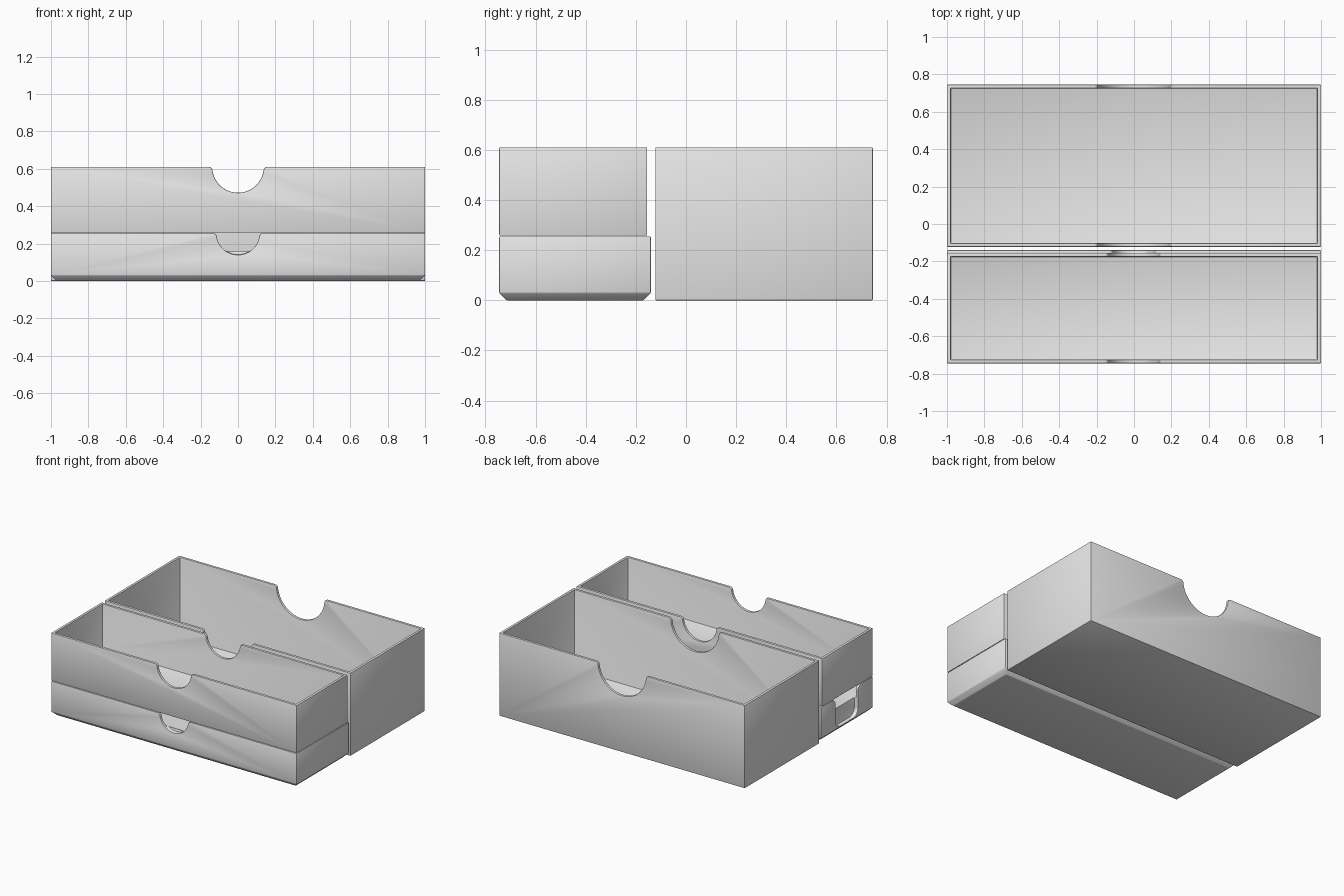
import bpy
import bmesh
import math
from mathutils import Vector

cube = bpy.data.objects.get("Cube")
if cube:
    bpy.data.objects.remove(cube, do_unlink=True)

WALL = 0.02
HALF = 1.0

grey = bpy.data.materials.new("light_grey")
grey.use_nodes = True
grey.diffuse_color = (0.8, 0.8, 0.8, 1)
grey.node_tree.nodes["Principled BSDF"].inputs["Base Color"].default_value = (0.8, 0.8, 0.8, 1)


def new_object(name, bm):
    bmesh.ops.recalc_face_normals(bm, faces=bm.faces)
    mesh = bpy.data.meshes.new(name)
    bm.to_mesh(mesh)
    bm.free()
    mesh.materials.append(grey)
    ob = bpy.data.objects.new(name, mesh)
    bpy.context.collection.objects.link(ob)
    return ob


def arc(cx, cz, r, start, end, steps):
    """Points along an arc, angles in radians."""
    return [(cx + r * math.cos(start + (end - start) * i / steps),
             cz + r * math.sin(start + (end - start) * i / steps))
            for i in range(steps + 1)]


def mirrored(half, top):
    """Close a right-hand half profile, running top to bottom, across its axis."""
    half = [(half[0][0], top + 0.1)] + half
    return half + [(-u, z) for u, z in reversed(half) if u > 1e-5]


def round_notch(top, r, f=0.02):
    """Half-circle finger notch with filleted upper corners."""
    cx = math.sqrt((r + f) ** 2 - f ** 2)
    a = math.asin(f / (r + f))
    lip = arc(cx, top - f, f, math.pi / 2, math.pi - a, 6)
    return mirrored(lip + arc(0, top, r, -a, -math.pi / 2, 16)[1:], top)


def deep_notch(top, half, bottom, f=0.04, r=0.06):
    """Straight-sided notch with rounded lower corners."""
    lip = arc(half + f, top - f, f, math.pi / 2, math.pi, 6)
    return mirrored(lip + arc(half - r, bottom + r, r, 0, -math.pi / 2, 8), top)


def cutter(profile, origin, along, depth):
    """Extrude a (u, z) profile from origin by depth; along is the u direction."""
    along = Vector(along)
    bm = bmesh.new()
    verts = [bm.verts.new(Vector(origin) + along * u + Vector((0, 0, z))) for u, z in profile]
    face = bm.faces.new(verts)
    ext = bmesh.ops.extrude_face_region(bm, geom=[face])
    moved = [g for g in ext["geom"] if isinstance(g, bmesh.types.BMVert)]
    bmesh.ops.translate(bm, verts=moved, vec=Vector(depth))
    ob = new_object("notch_cutter", bm)
    ob.hide_render = True
    return ob


def tray(name, y0, y1, z0, z1, floor, notch_radius, chamfer=0.0, side_notch=False):
    # Nested rectangular loops: underside, outer wall, rim, inner wall, floor
    levels = [(chamfer, z0), (0, z0 + chamfer), (0, z1), (WALL, z1), (WALL, floor)]
    if not chamfer:
        levels.pop(0)
    bm = bmesh.new()
    loops = []
    for d, z in levels:
        x, a, b = HALF - d, y0 + d, y1 - d
        loops.append([bm.verts.new(p) for p in
                      ((-x, a, z), (x, a, z), (x, b, z), (-x, b, z))])
    for lo, hi in zip(loops, loops[1:]):
        for i in range(4):
            j = (i + 1) % 4
            bm.faces.new((lo[i], lo[j], hi[j], hi[i]))
    bm.faces.new(loops[0])
    bm.faces.new(loops[-1])
    ob = new_object(name, bm)

    # Finger notches in the front and back walls
    reach = WALL + 0.01
    profile = round_notch(z1, notch_radius)
    cutters = [cutter(profile, (0, y0 - 0.1, 0), (1, 0, 0), (0, 0.1 + reach, 0)),
               cutter(profile, (0, y1 + 0.1, 0), (1, 0, 0), (0, -0.1 - reach, 0))]
    if side_notch:
        cutters.append(cutter(deep_notch(z1, 0.13, z0 + 0.035),
                              (-HALF - 0.1, (y0 + y1) / 2, 0), (0, 1, 0), (0.1 + reach, 0, 0)))

    bpy.ops.object.select_all(action='DESELECT')
    bpy.context.view_layer.objects.active = ob
    ob.select_set(True)
    for c in cutters:
        mod = ob.modifiers.new("notch", 'BOOLEAN')
        mod.operation = 'DIFFERENCE'
        mod.solver = 'EXACT'
        mod.object = c
        bpy.ops.object.modifier_apply(modifier=mod.name)
        bpy.data.objects.remove(c, do_unlink=True)

    # Softened edges
    mod = ob.modifiers.new("soft_edges", 'BEVEL')
    mod.width = 0.004
    mod.segments = 2
    mod.limit_method = 'ANGLE'
    mod.angle_limit = math.radians(40)
    mod.use_clamp_overlap = False
    bpy.ops.object.modifier_apply(modifier=mod.name)
    bpy.ops.object.shade_smooth_by_angle(angle=math.radians(30))
    return ob


# Large open box at the back
tray("large_tray", -0.122, 0.745, 0.0, 0.61, 0.02, 0.195)
# Open box stacked at the front
tray("upper_tray", -0.745, -0.155, 0.258, 0.61, 0.278, 0.138)
# Shallow chamfered box under it, with a raised floor and a side opening
tray("lower_tray", -0.745, -0.14, 0.0, 0.255, 0.16, 0.115, chamfer=0.03, side_notch=True)
